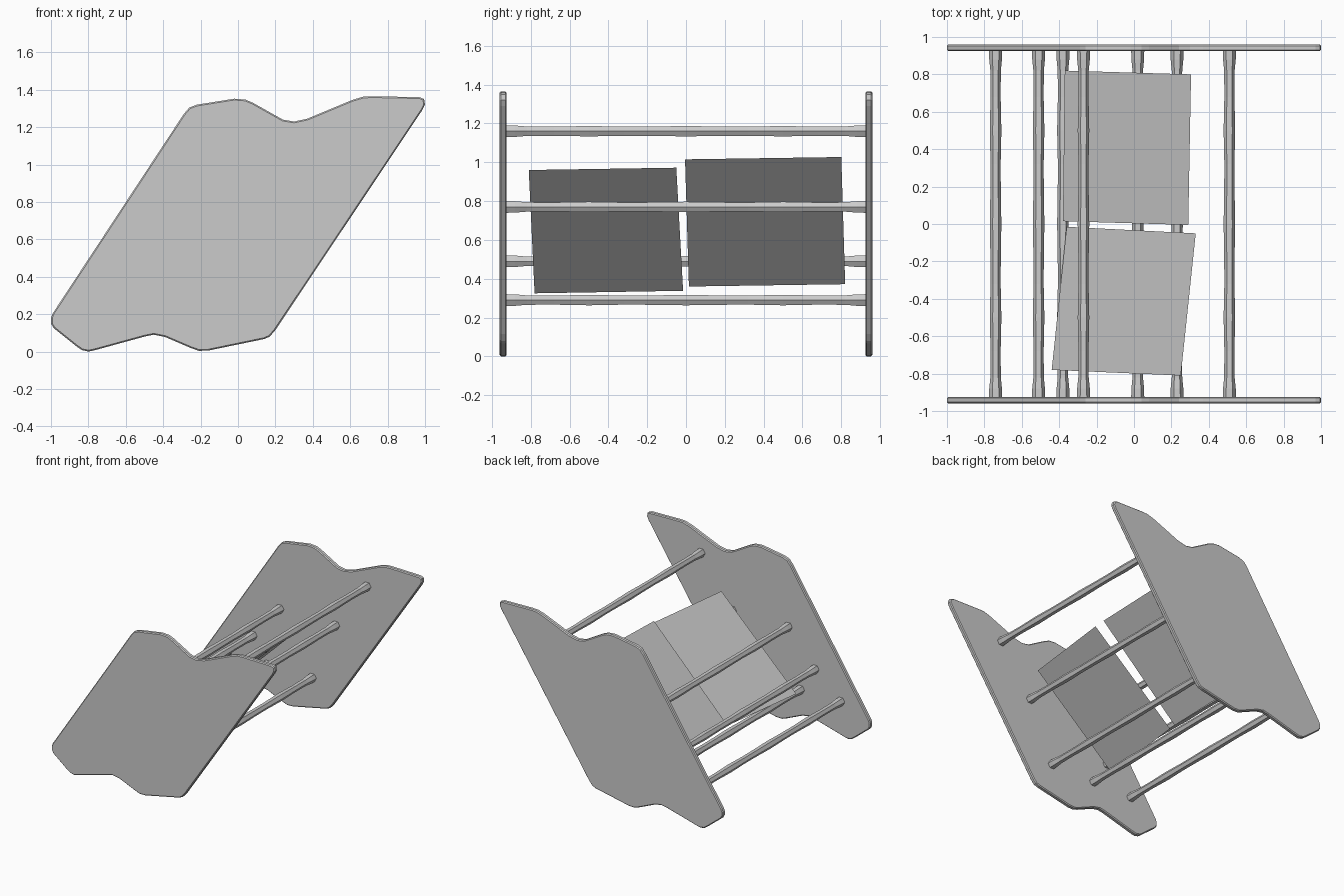
import bpy, bmesh, math

if "Cube" in bpy.data.objects:
    bpy.data.objects.remove(bpy.data.objects["Cube"])

# (x, z) outline of the leaning side panel
OUTLINE = [(-1, .15), (-.985, .125), (-.86, .025), (-.835, .008), (-.80, 0), (-.77, .006),
           (-.50, .08), (-.45, .09), (-.39, .078), (-.25, .018), (-.21, .004), (-.16, .005),
           (.14, .067), (.17, .08), (.20, .115), (.985, 1.29), (1, 1.32), (.995, 1.35),
           (.97, 1.36), (.72, 1.365), (.67, 1.363), (.61, 1.345), (.37, 1.245), (.30, 1.23),
           (.24, 1.24), (.08, 1.33), (.04, 1.347), (-.02, 1.352), (-.22, 1.32),
           (-.26, 1.305), (-.29, 1.27), (-.99, .205), (-1, .18)]

# rod centres (x, z) and turned profile (y, radius) of one half
RODS = [(-.74, .29), (-.51, .49), (-.27, .77), (-.38, .29), (.02, .29), (.23, .77), (.51, 1.16)]
HALF = [(.93, .035), (.88, .034), (.82, .028), (.68, .027), (.50, .031), (.32, .027), (.16, .028)]
PROFILE = [(-y, r) for y, r in HALF] + [(0, .031)] + HALF[::-1]


def add_object(name, bm):
    bmesh.ops.recalc_face_normals(bm, faces=bm.faces)
    mesh = bpy.data.meshes.new(name)
    bm.to_mesh(mesh)
    bm.free()
    obj = bpy.data.objects.new(name, mesh)
    bpy.context.collection.objects.link(obj)
    return obj


def side_panel(name, y0, y1):
    bm = bmesh.new()
    face = bm.faces.new([bm.verts.new((x, y0, z)) for x, z in OUTLINE])
    ext = bmesh.ops.extrude_face_region(bm, geom=[face])
    moved = [v for v in ext["geom"] if isinstance(v, bmesh.types.BMVert)]
    bmesh.ops.translate(bm, verts=moved, vec=(0, y1 - y0, 0))
    if face.is_valid and not any(len(f.verts) == len(OUTLINE) and f is not face
                                 and abs(f.calc_center_median().y - y0) < 1e-4 for f in bm.faces):
        pass
    obj = add_object(name, bm)
    bevel = obj.modifiers.new("edge_softening", "BEVEL")
    bevel.width = .007
    bevel.segments = 1
    bevel.limit_method = "ANGLE"
    bevel.angle_limit = math.radians(60)


def turned_rod(name, cx, cz, sides=6):
    bm = bmesh.new()
    rings = []
    for y, r in PROFILE:
        rings.append([bm.verts.new((cx + r * math.cos(i * math.tau / sides), y,
                                    cz + r * math.sin(i * math.tau / sides)))
                      for i in range(sides)])
    for a, b in zip(rings, rings[1:]):
        for i in range(sides):
            j = (i + 1) % sides
            bm.faces.new((a[i], a[j], b[j], b[i]))
    bm.faces.new(rings[0])
    bm.faces.new(rings[-1])
    add_object(name, bm)


def sheet(name, corners):
    bm = bmesh.new()
    bm.faces.new([bm.verts.new(c) for c in corners])
    add_object(name, bm)


# side panels
side_panel("front_side_panel", -.96, -.924)
side_panel("back_side_panel", .924, .96)

# cross rods
for n, (x, z) in enumerate(RODS):
    turned_rod(f"cross_rod_{n + 1}", x, z)

# two loose sheets resting between the rods
sheet("front_sheet", [(-.44, -.78, .325), (.25, -.81, .96), (.33, -.05, .972), (-.36, -.015, .338)])
sheet("back_sheet", [(-.38, .015, .36), (.29, -.005, 1.015), (.305, .80, 1.027), (-.37, .82, .372)])
